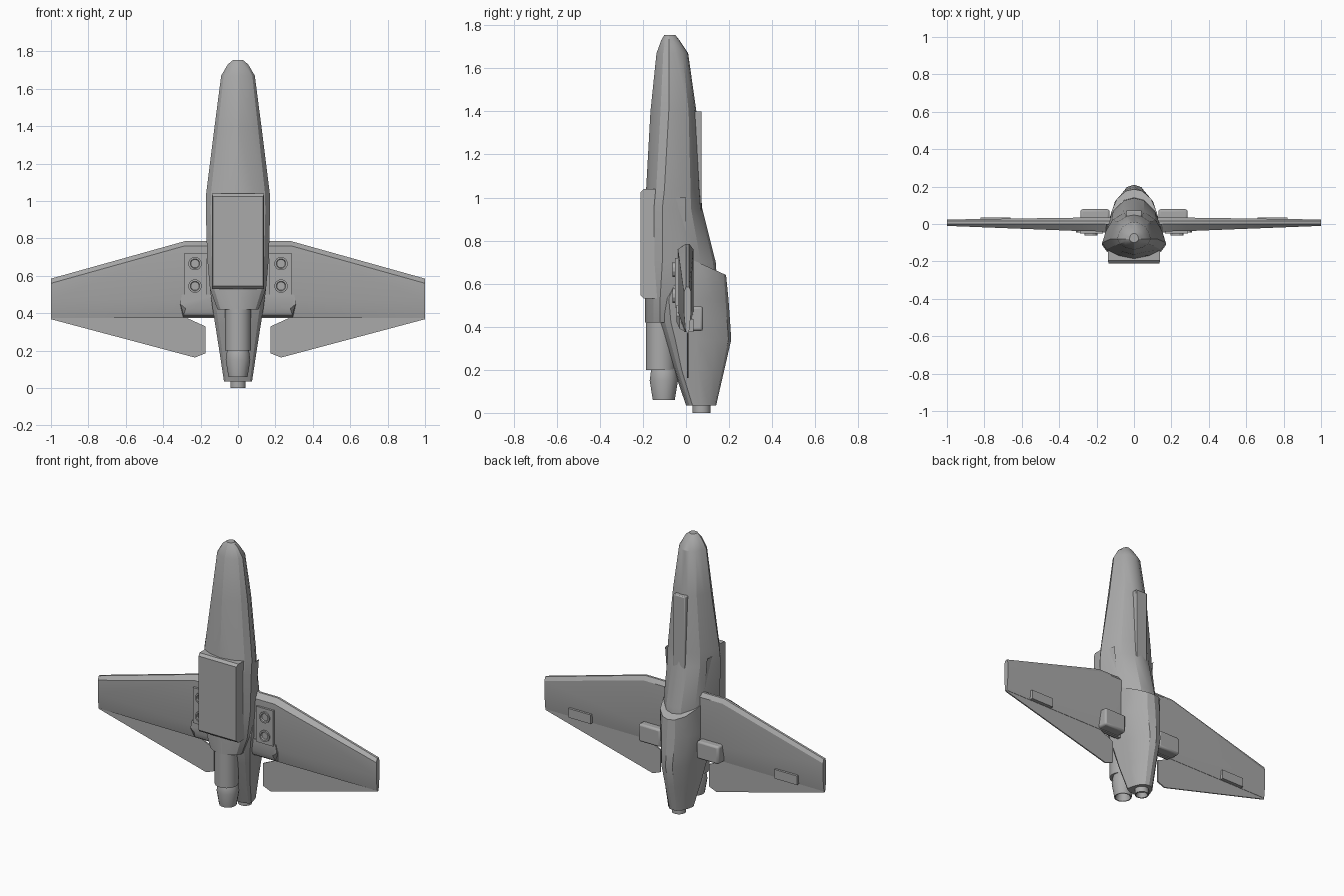
import bpy, bmesh, math
from mathutils import Vector

cube = bpy.data.objects.get("Cube")
if cube:
    bpy.data.objects.remove(cube, do_unlink=True)

grey = bpy.data.materials.new("hull grey")
grey.use_nodes = True
grey.diffuse_color = (0.4, 0.4, 0.4, 1)
grey.node_tree.nodes["Principled BSDF"].inputs["Base Color"].default_value = (0.4, 0.4, 0.4, 1)


def finish(name, bm, angle=25, bevel=0, mirror=False):
    bmesh.ops.recalc_face_normals(bm, faces=bm.faces)
    mesh = bpy.data.meshes.new(name)
    bm.to_mesh(mesh)
    bm.free()
    mesh.materials.append(grey)
    ob = bpy.data.objects.new(name, mesh)
    bpy.context.collection.objects.link(ob)
    if bevel:
        mod = ob.modifiers.new("bevel", "BEVEL")
        mod.width, mod.segments = bevel, 2
    if mirror:
        ob.modifiers.new("mirror", "MIRROR")
    bpy.ops.object.select_all(action="DESELECT")
    ob.select_set(True)
    bpy.context.view_layer.objects.active = ob
    bpy.ops.object.shade_smooth_by_angle(angle=math.radians(angle))
    return ob


def loft(name, rings, **kw):
    """Skin a list of equal-length closed rings and cap both ends."""
    bm = bmesh.new()
    vs = [[bm.verts.new(p) for p in ring] for ring in rings]
    n = len(rings[0])
    for a, b in zip(vs, vs[1:]):
        for i in range(n):
            bm.faces.new((a[i], a[(i + 1) % n], b[(i + 1) % n], b[i]))
    bm.faces.new(vs[0])
    bm.faces.new(vs[-1])
    return finish(name, bm, **kw)


def hull_ring(z, w, front, back, widest, slope=0):
    """Rounded wedge section: broad belly, narrow spine."""
    d = back - widest
    half = [(0.0, front), (0.5 * w, front + 0.2 * (widest - front)),
            (0.85 * w, front + 0.55 * (widest - front)), (w, widest),
            (0.88 * w, widest + 0.38 * d), (0.68 * w, widest + 0.72 * d),
            (0.32 * w, widest + 0.95 * d), (0.0, back)]
    pts = half + [(-x, y) for x, y in half[-2:0:-1]]
    return [(x, y, z - slope * y) for x, y in pts]


def box(name, x, y, z, **kw):
    loft(name, [[(x[i], y[0], z[0]), (x[i], y[1], z[0]), (x[i], y[1], z[1]), (x[i], y[0], z[1])]
                for i in (0, 1)], **kw)


def lathe(name, profile, centre, axis="Z", sides=16, **kw):
    """Spin (radius, distance) points about an axis through centre."""
    rings = []
    for r, h in profile:
        ring = []
        for i in range(sides):
            a = 2 * math.pi * (i + 0.5) / sides
            u, v = r * math.cos(a), r * math.sin(a)
            ring.append(Vector(centre) + Vector((u, v, h) if axis == "Z" else (u, h, v)))
        rings.append(ring)
    return loft(name, rings, **kw)


# Main fuselage, nose up
loft("fuselage", [hull_ring(*s) for s in (
    (1.755, 0.025, -0.10, -0.05, -0.08), (1.73, 0.055, -0.115, -0.03, -0.08),
    (1.67, 0.09, -0.137, 0.01, -0.08), (1.40, 0.125, -0.165, 0.048, -0.08),
    (1.04, 0.17, -0.185, 0.068, -0.10), (0.95, 0.172, -0.19, 0.075, -0.11),
    (0.70, 0.165, -0.19, 0.138, -0.11), (0.53, 0.15, -0.19, 0.15, -0.12),
    (0.42, 0.11, -0.19, 0.12, -0.12))])

# Rear engine fairing with slanted top lip
loft("engine_fairing", [hull_ring(*s) for s in (
    (0.724, 0.135, -0.03, 0.186, 0.0, 0.45), (0.53, 0.15, -0.15, 0.197, -0.08),
    (0.42, 0.135, -0.13, 0.205, -0.07), (0.34, 0.122, -0.105, 0.21, -0.05),
    (0.20, 0.10, -0.056, 0.178, -0.02), (0.035, 0.075, 0.0, 0.14, 0.03))])

# Spine ridge and belly tank
box("spine_ridge", (-0.042, 0.042), (0.0, 0.073), (0.93, 1.40), bevel=0.006)
loft("belly_panel", [[(-w, y, 0.53 + s), (w, y, 0.53 + s), (w, y, 1.04 - s), (-w, y, 1.04 - s)]
                     for w, y, s in ((0.14, -0.12, 0), (0.14, -0.195, 0), (0.135, -0.211, 0.015))])

# Side strakes blending the wing roots
loft("side_strake", [[(x, -0.13, z), (x + w, -0.06, z), (x, 0.0, z)]
                     for x, w, z in ((0.15, 0.005, 1.0), (0.13, 0.025, 0.75), (0.10, 0.02, 0.42))],
     mirror=True)

# Engines with hollow bells
lathe("main_engine", [(0.07, 0.50), (0.07, 0.20), (0.05, 0.20)], (0, -0.118, 0))
lathe("main_nozzle", [(0.05, 0.22), (0.06, 0.20), (0.067, 0.15), (0.052, 0.06),
                      (0.046, 0.06), (0.03, 0.14)], (0, -0.103, 0))
lathe("small_nozzle", [(0.042, 0.06), (0.042, 0.0), (0.035, 0.0), (0.025, 0.03)], (0, 0.072, 0))

# Tapered wings
def wing_ring(x, lead, front, back):
    return [(x, 0.0, lead), (x, front, lead - 0.025), (x, front, 0.47), (x, front * 0.2, 0.375),
            (x, 0.014, 0.375), (x, back, 0.47), (x, back, lead - 0.025), (x, 0.015, lead)]

loft("wing", [wing_ring(0.08, 0.785, -0.04, 0.034), wing_ring(0.285, 0.785, -0.038, 0.034),
              wing_ring(1.0, 0.585, -0.01, 0.024)], mirror=True)

# Trailing flaps
flap = [(1.0, 0.38), (1.0, 0.368), (0.23, 0.163), (0.175, 0.185), (0.175, 0.33), (0.285, 0.38)]
loft("flap", [[(x, y, z) for x, z in flap] for y in (0.004, 0.012)], mirror=True)

# Wing root pod, thruster plate and thrusters on the belly side
loft("wing_pod", [[(0.10, y, 0.375 + s), (0.295 - s * 0.3, y, 0.375 + s), (0.31, y, 0.45),
                   (0.30, y, 0.50), (0.10, y, 0.50)]
                  for y, s in ((0.0, 0.0), (-0.03, 0.015), (-0.045, 0.05))], mirror=True)
box("thruster_plate", (0.165, 0.288), (-0.052, 0.0), (0.49, 0.72), mirror=True)
for label, z in (("upper", 0.665), ("lower", 0.545)):
    lathe(label + "_thruster", [(0.036, -0.03), (0.036, -0.062), (0.026, -0.062), (0.022, -0.05)],
          (0.23, 0, z), axis="Y", sides=12, mirror=True)

# Back-side actuator boxes and hinge tabs
box("actuator_box", (0.13, 0.287), (0.0, 0.079), (0.38, 0.495), bevel=0.012, mirror=True)
box("hinge_tab", (0.66, 0.82), (0.01, 0.035), (0.376, 0.435), mirror=True)
